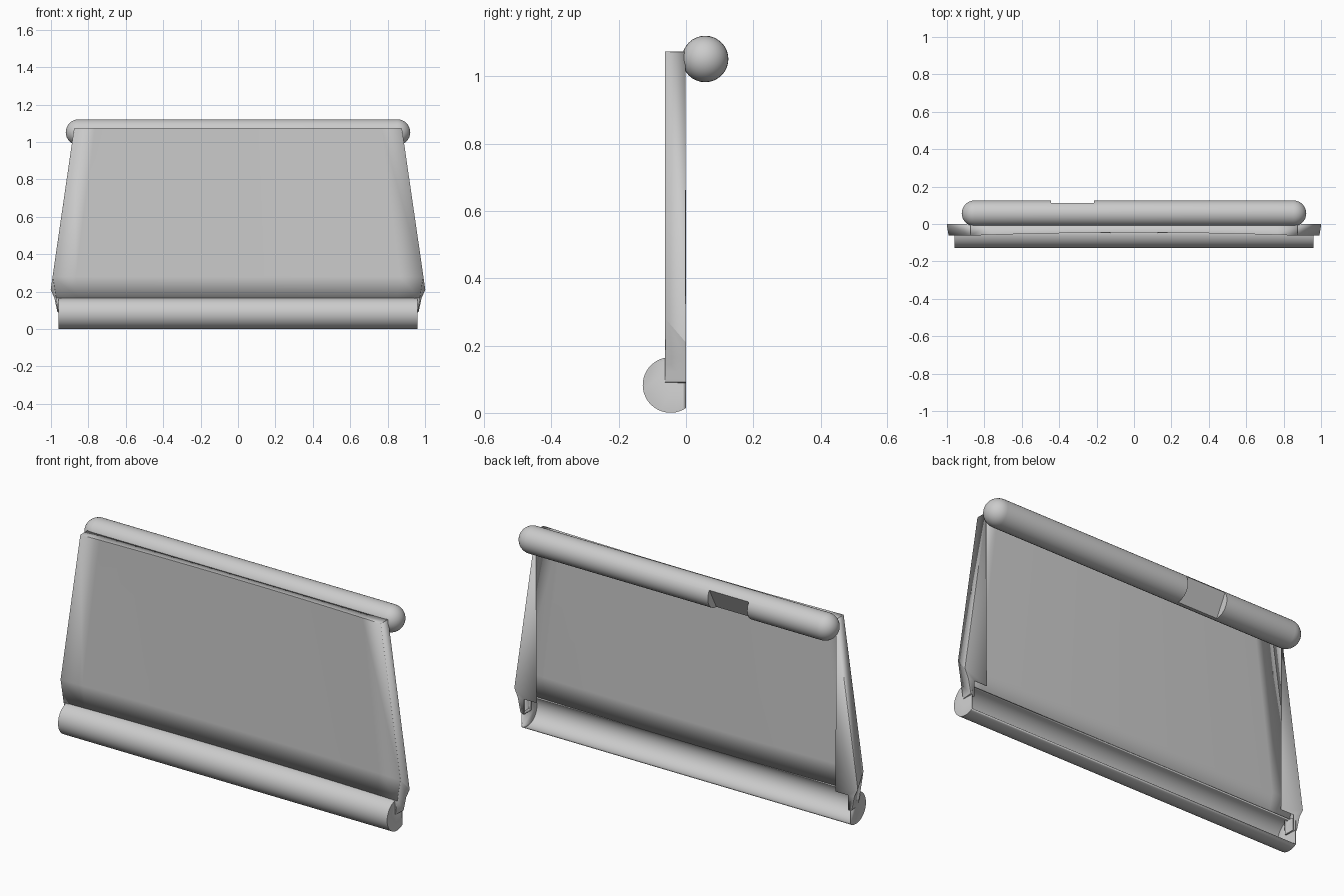
import bpy, bmesh, math
from mathutils import Matrix, Vector

old = bpy.data.objects.get("Cube")
if old:
    bpy.data.objects.remove(old, do_unlink=True)

# Single grey material
grey = bpy.data.materials.new("plain_grey")
grey.use_nodes = True
tone = (0.6, 0.6, 0.6, 1)
grey.diffuse_color = tone
grey.node_tree.nodes["Principled BSDF"].inputs["Base Color"].default_value = tone


def finish(name, bm, angle=30, shell=0.0):
    bmesh.ops.remove_doubles(bm, verts=bm.verts, dist=0.0005)
    bmesh.ops.recalc_face_normals(bm, faces=bm.faces)
    mesh = bpy.data.meshes.new(name)
    bm.to_mesh(mesh)
    bm.free()
    mesh.materials.append(grey)
    ob = bpy.data.objects.new(name, mesh)
    bpy.context.collection.objects.link(ob)
    bpy.ops.object.select_all(action="DESELECT")
    ob.select_set(True)
    bpy.context.view_layer.objects.active = ob
    bpy.ops.object.shade_smooth_by_angle(angle=math.radians(angle))
    if shell:
        mod = ob.modifiers.new("thickness", "SOLIDIFY")
        mod.thickness = shell
        mod.offset = 0
    return ob


def face(bm, points):
    return bm.faces.new([bm.verts.new(p) for p in points])


FRONT, TOP = -0.061, 1.073
SHELL = 0.003

# Front sheet, bowed gently backwards, with a closed top edge
bm = bmesh.new()
rows = [(0.875, TOP), (0.99, 0.28), (0.972, 0.165)]
steps = [i / 8 - 1 for i in range(17)]


def sheet_point(u, row):
    return (row[0] * u, FRONT + 0.016 * (1 - u * u), row[1])


for a, b in zip(steps, steps[1:]):
    for upper, lower in zip(rows, rows[1:]):
        face(bm, [sheet_point(a, upper), sheet_point(b, upper),
                  sheet_point(b, lower), sheet_point(a, lower)])
    face(bm, [sheet_point(a, rows[0]), sheet_point(b, rows[0]),
              (0.875 * b, 0, TOP), (0.875 * a, 0, TOP)])
finish("front_panel", bm, 30, SHELL)

# Hollow side frames: slanted wall, back flange and lower tab
front_edge = rows + [(0.96, 0.092)]
back_edge = [(0.875, TOP), (1.0, 0.21), (0.98, 0.165), (0.965, 0.092)]
IN = 0.945
for side, label in ((1, "left"), (-1, "right")):
    bm = bmesh.new()
    f = [(side * x, FRONT, z) for x, z in front_edge]
    b = [(side * x, -SHELL / 2, z) for x, z in back_edge]

    def inner(x, y, z):
        return (side * x, y, z)

    for i in range(3):
        face(bm, [f[i], f[i + 1], b[i + 1], b[i]])
    back = b[0][1]
    face(bm, [b[0], b[1], b[2], inner(IN, back, 0.165), inner(0.872, back, 0.165)])
    face(bm, [b[2], b[3], inner(IN, back, 0.085), inner(IN, back, 0.165)])
    face(bm, [f[2], f[3], inner(IN, FRONT, 0.085), inner(IN, FRONT, 0.165)])
    face(bm, [f[3], b[3], inner(IN, back, 0.085), inner(IN, FRONT, 0.085)])
    finish(label + "_side_frame", bm, 20, SHELL)

# Lower trough: open round channel with flat ends
R, CY, CZ, HALF = 0.0815, -0.046, 0.083, 0.958


def ring(x, deg):
    a = math.radians(deg)
    return (x, CY + R * math.cos(a), CZ + R * math.sin(a))


bm = bmesh.new()
arc = [88 + (304 - 88) * i / 28 for i in range(29)]
for a, b in zip(arc, arc[1:]):
    face(bm, [ring(-HALF, a), ring(HALF, a), ring(HALF, b), ring(-HALF, b)])
for x in (-HALF, HALF):
    face(bm, [ring(x, d) for d in [56, 64, 72, 80] + arc])
finish("lower_trough", bm, 30, SHELL)

# Upper roller: rod with round ends
R2, AXIS, STRAIGHT = 0.069, Vector((0, 0.057, 1.052)), 0.852
bm = bmesh.new()
profile = []
for s in (-1, 1):
    for i in range(9):
        t = math.pi / 2 * (i / 8 if s < 0 else 1 - i / 8)
        profile.append((s * (STRAIGHT + R2 * math.cos(t)), 0, R2 * math.sin(t)))
verts = [bm.verts.new(p) for p in profile]
edges = [bm.edges.new(pair) for pair in zip(verts, verts[1:])]
bmesh.ops.spin(bm, geom=verts + edges, cent=(0, 0, 0), axis=(1, 0, 0),
               angle=2 * math.pi, steps=32)
bmesh.ops.translate(bm, verts=bm.verts, vec=AXIS)
roller = finish("upper_roller", bm)

# Finger notch cut into the rear underside of the roller
bm = bmesh.new()
bmesh.ops.create_cube(bm, size=1, matrix=(
    Matrix.Translation(AXIS) @ Matrix.Rotation(math.radians(-28), 4, "X")
    @ Matrix.Translation((-0.33, 0.13, 0)) @ Matrix.Diagonal((0.23, 0.2, 0.2, 1))))
cutter = finish("notch_cutter", bm)
cutter.hide_render = True
cut = roller.modifiers.new("notch", "BOOLEAN")
cut.operation = "DIFFERENCE"
cut.solver = "EXACT"
cut.object = cutter
bpy.context.view_layer.objects.active = roller
bpy.ops.object.modifier_apply(modifier=cut.name)
bpy.data.objects.remove(cutter, do_unlink=True)
bpy.context.view_layer.objects.active = roller
roller.select_set(True)
bpy.ops.object.shade_smooth_by_angle(angle=math.radians(30))
